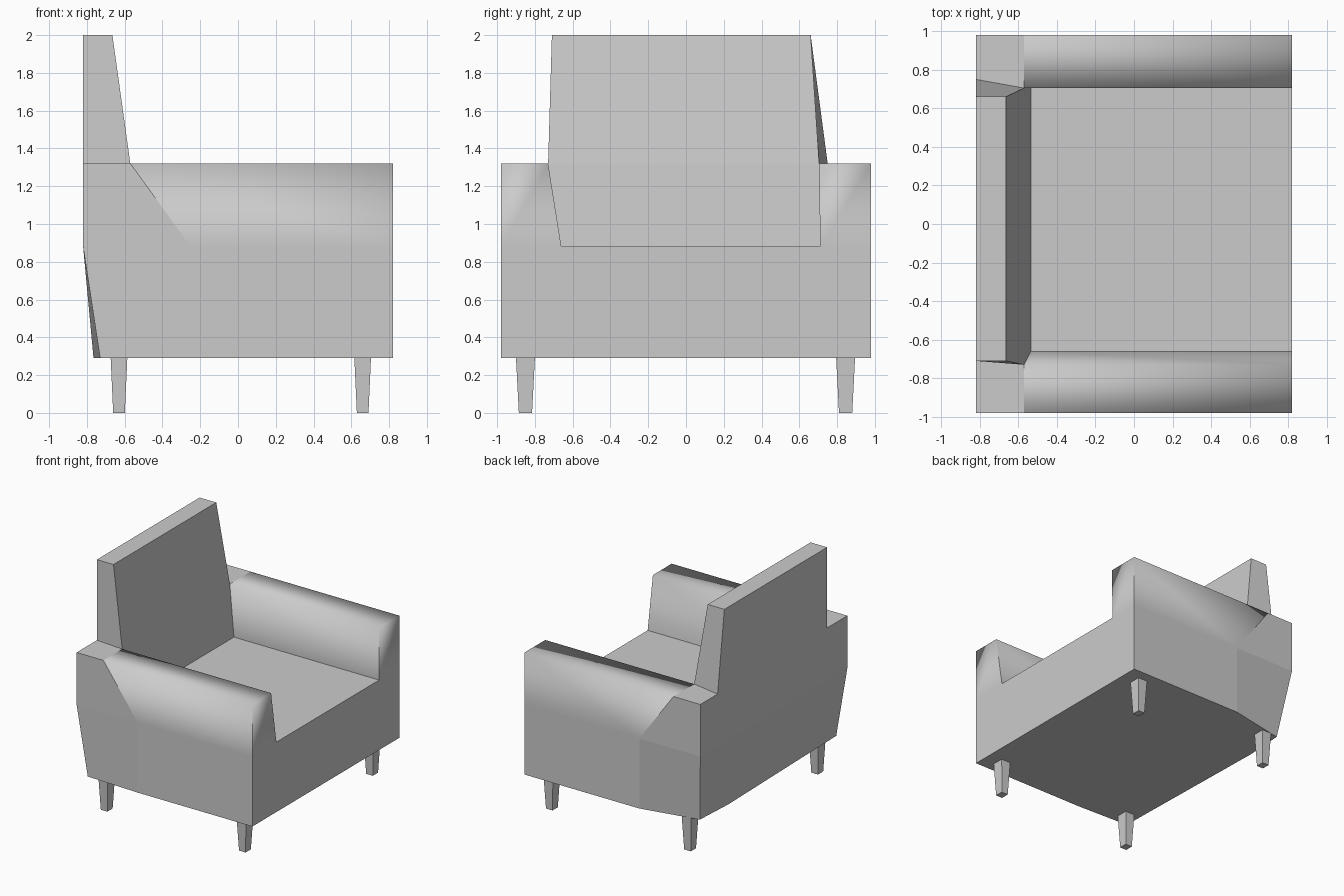
import bpy
import bmesh
from mathutils import Vector

default_cube = bpy.data.objects.get("Cube")
if default_cube:
    bpy.data.objects.remove(default_cube, do_unlink=True)


def make_material(name, value):
    material = bpy.data.materials.new(name)
    material.use_nodes = True
    colour = (value, value, value, 1)
    material.diffuse_color = colour
    material.node_tree.nodes["Principled BSDF"].inputs["Base Color"].default_value = colour
    return material


def make_object(name, bm, material):
    bmesh.ops.recalc_face_normals(bm, faces=bm.faces)
    mesh = bpy.data.meshes.new(name)
    bm.to_mesh(mesh)
    bm.free()
    mesh.materials.append(material)
    obj = bpy.data.objects.new(name, mesh)
    bpy.context.collection.objects.link(obj)
    return obj


grey = make_material("plain grey", 0.6)

# Key heights and depths of the chair
BASE, SEAT, ARM, TOP = 0.29, 0.88, 1.32, 2.0
FRONT, REAR, HALF = 0.82, -0.82, 0.98

# U-shaped cross-section of arms and seat, going from right to left
section = [(-HALF, BASE), (-HALF, SEAT), (-HALF, ARM), (-0.73, ARM), (-0.66, SEAT),
           (0.71, SEAT), (0.705, ARM), (HALF, ARM), (HALF, SEAT), (HALF, BASE)]
half_depths = [-0.25, -0.25, -0.57, -0.57, -0.535]
depths = half_depths + half_depths[::-1]

bm = bmesh.new()
front = [bm.verts.new((FRONT, y, z)) for y, z in section]
middle = [bm.verts.new((x, y, z)) for x, (y, z) in zip(depths, section)]

# Rear outline, including the top of the backrest
rear = [bm.verts.new(p) for p in [
    (-0.73, -0.96, BASE), (REAR, -HALF, SEAT), (REAR, -HALF, ARM), (REAR, -0.71, ARM),
    (REAR, -0.71, TOP), (REAR, 0.66, TOP),
    (REAR, 0.75, ARM), (REAR, HALF, ARM), (REAR, HALF, SEAT), (-0.745, 0.88, BASE)]]
rear_kink = bm.verts.new((-0.765, 0.53, BASE))
crest_right = bm.verts.new((-0.665, -0.71, TOP))
crest_left = bm.verts.new((-0.665, 0.66, TOP))

# Arms, seat and outer sides, lofted from front to middle
for i in range(len(section) - 1):
    bm.faces.new((front[i], front[i + 1], middle[i + 1], middle[i]))

# Flat blocks behind the arms
for i in (0, 1, 2, 6, 7, 8):
    bm.faces.new((middle[i], middle[i + 1], rear[i + 1], rear[i]))

# Front panel and arm fronts
bm.faces.new([front[i] for i in (0, 1, 4, 5, 8, 9)])
bm.faces.new(front[1:5])
bm.faces.new(front[5:9])

# Backrest
bm.faces.new(middle[3:7])
bm.faces.new((middle[3], middle[6], crest_left, crest_right))
bm.faces.new((crest_right, crest_left, rear[5], rear[4]))
bm.faces.new((middle[3], crest_right, rear[4], rear[3]))
bm.faces.new((middle[6], rear[6], rear[5], crest_left))

# Back panel and underside
bm.faces.new(rear[1:9])
for a, b in ((rear[0], rear[1]), (rear[1], rear[8]), (rear[8], rear[9])):
    bm.faces.new((a, b, rear_kink))
bm.faces.new((front[0], middle[0], rear[0], rear_kink, rear[9], middle[9], front[9]))

# Softly shaded arm edges, all others crisp
soft = [(front[i], middle[i]) for i in (1, 2, 3, 6, 7, 8)]
soft += [(front[a], front[b]) for a, b in ((2, 3), (6, 7), (1, 4), (5, 8))]
soft_edges = {bm.edges.get(pair) for pair in soft}
for edge in bm.edges:
    edge.smooth = edge in soft_edges
for face in bm.faces:
    face.smooth = True
make_object("armchair_body", bm, grey)


# Tapered legs
def make_leg(name, x, y):
    bm = bmesh.new()
    bmesh.ops.create_cube(bm, size=1)
    for v in bm.verts:
        taper = 0.7 if v.co.z < 0 else 1
        v.co = Vector((x + v.co.x * 0.088 * taper, y + v.co.y * 0.1 * taper,
                       (v.co.z + 0.5) * BASE))
    make_object(name, bm, grey)


for end, x in (("rear", -0.63), ("front", 0.66)):
    for side, y in (("right", -0.85), ("left", 0.845)):
        make_leg(f"{end}_{side}_leg", x, y)
